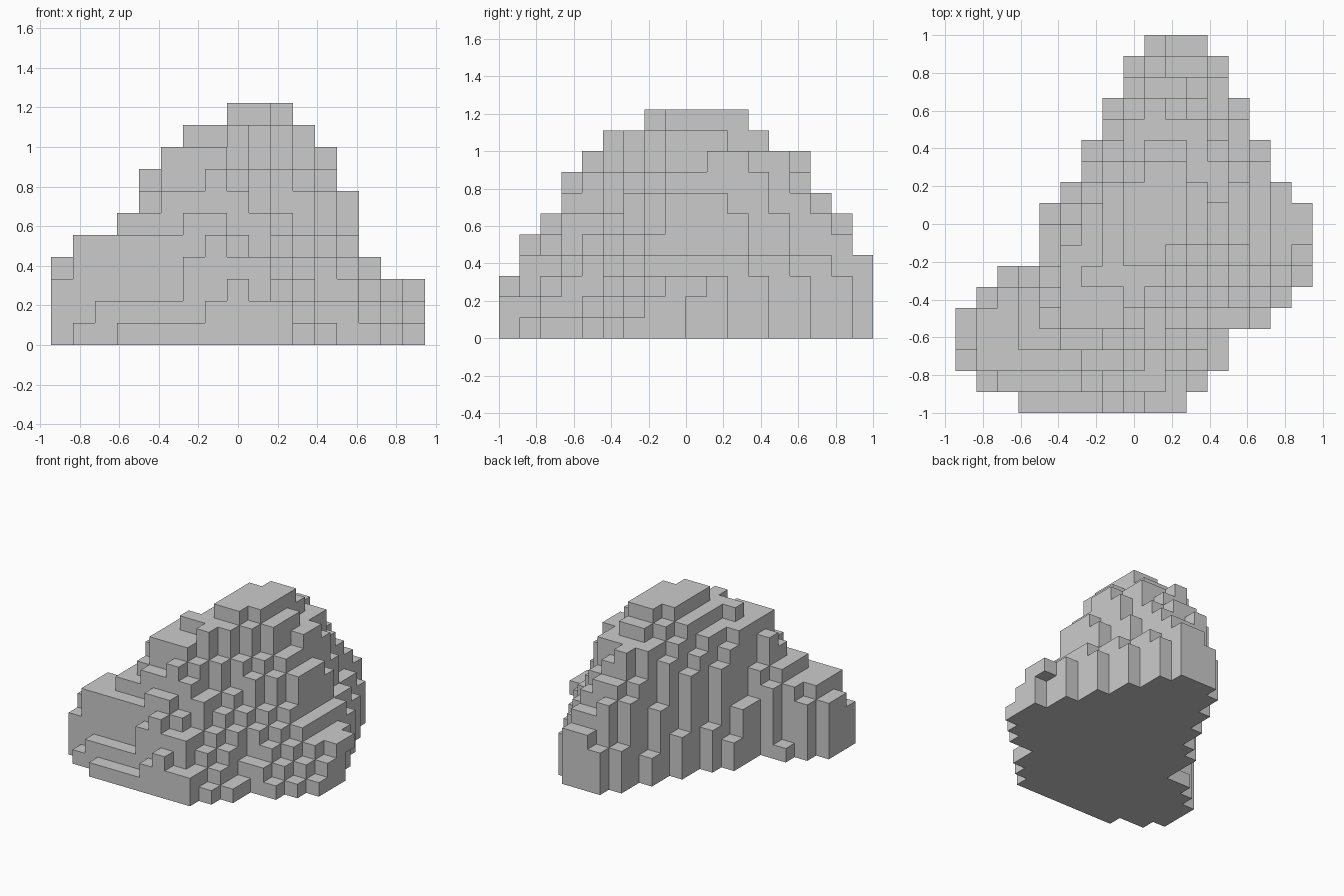
import bpy, bmesh, random
from mathutils import Vector

if "Cube" in bpy.data.objects:
    bpy.data.objects.remove(bpy.data.objects["Cube"])

S = 1 / 9                      # block size
NX, NY, NZ = 17, 18, 11
random.seed(4)

# Boulder outline at six heights (same corner order each time)
sections = [
    (.06, [(-.5, -1.0), (-.95, -.76), (-.95, -.46), (-.55, -.2), (-.445, .08), (.08, 1.0),
           (.41, 1.0), (.91, -.06), (.93, -.29), (.58, -.57), (.25, -1.0)]),
    (.28, [(-.47, -.76), (-.95, -.76), (-.95, -.46), (-.52, -.2), (-.41, .07), (.08, 1.0),
           (.41, 1.0), (.92, -.03), (.9, -.2), (.4, -.52), (.09, -.98)]),
    (.5, [(-.47, -.7), (-.82, -.75), (-.84, -.46), (-.45, -.2), (-.38, .08), (.1, .93),
          (.34, .93), (.59, .2), (.59, -.13), (.38, -.41), (-.05, -.86)]),
    (.72, [(-.4, -.61), (-.46, -.6), (-.47, -.4), (-.42, -.2), (-.34, .08), (.08, .76),
           (.32, .76), (.58, .2), (.58, -.05), (.33, -.28), (-.08, -.68)]),
    (.94, [(-.28, -.56), (-.37, -.5), (-.4, -.38), (-.37, -.2), (-.24, .08), (.05, .62),
           (.3, .62), (.47, .25), (.46, 0), (.24, -.24), (-.08, -.56)]),
    (1.17, [(-.05, -.21), (-.07, -.18), (-.09, -.1), (-.07, 0), (-.05, .1), (.03, .33),
            (.2, .33), (.28, .2), (.28, 0), (.2, -.15), (.1, -.22)]),
]


def outline(z):
    """Blend the two neighbouring outlines."""
    for (z0, a), (z1, b) in zip(sections, sections[1:]):
        if z <= z1:
            t = max(0, (z - z0) / (z1 - z0))
            return [Vector(p).lerp(Vector(q), t) for p, q in zip(a, b)]
    return [Vector(p) for p in sections[-1][1]]


def inside(x, y, poly):
    hit = False
    for p, q in zip(poly, poly[1:] + poly[:1]):
        if (p.y > y) != (q.y > y) and x < p.x + (y - p.y) * (q.x - p.x) / (q.y - p.y):
            hit = not hit
    return hit


# Fill blocks; each column gets a small offset for a craggy surface
jitter = {(i, j): (random.uniform(-.022, .022), random.uniform(-.022, .022))
          for i in range(NX) for j in range(NY)}
cells = set()
for k in range(NZ):
    poly = outline((k + .5) * S)
    rough = 0 if k in (0, NZ - 1) else 1
    for (i, j), (dx, dy) in jitter.items():
        x, y = (i + .5 - NX / 2) * S, (j + .5 - NY / 2) * S
        if inside(x + dx * rough, y + dy * rough, poly):
            cells.add((i, j, k))

# Skin: one quad for every exposed block side
bm = bmesh.new()
verts = {}


def corner(c):
    if c not in verts:
        verts[c] = bm.verts.new(((c[0] - NX / 2) * S, (c[1] - NY / 2) * S, c[2] * S))
    return verts[c]


for c in sorted(cells):
    for axis in range(3):
        u, v = (axis + 1) % 3, (axis + 2) % 3
        for side in (0, 1):
            n = list(c)
            n[axis] += 2 * side - 1
            if tuple(n) in cells:
                continue
            ring = []
            for a, b in ((0, 0), (1, 0), (1, 1), (0, 1)):
                p = list(c)
                p[axis] += side
                p[u] += a
                p[v] += b
                ring.append(corner(tuple(p)))
            bm.faces.new(ring if side else ring[::-1])

# Merge flat areas into single faces
bmesh.ops.dissolve_limit(bm, angle_limit=.01, verts=bm.verts[:], edges=bm.edges[:])
mesh = bpy.data.meshes.new("blocky_boulder")
bm.to_mesh(mesh)
bm.free()
bpy.context.collection.objects.link(bpy.data.objects.new("blocky_boulder", mesh))
